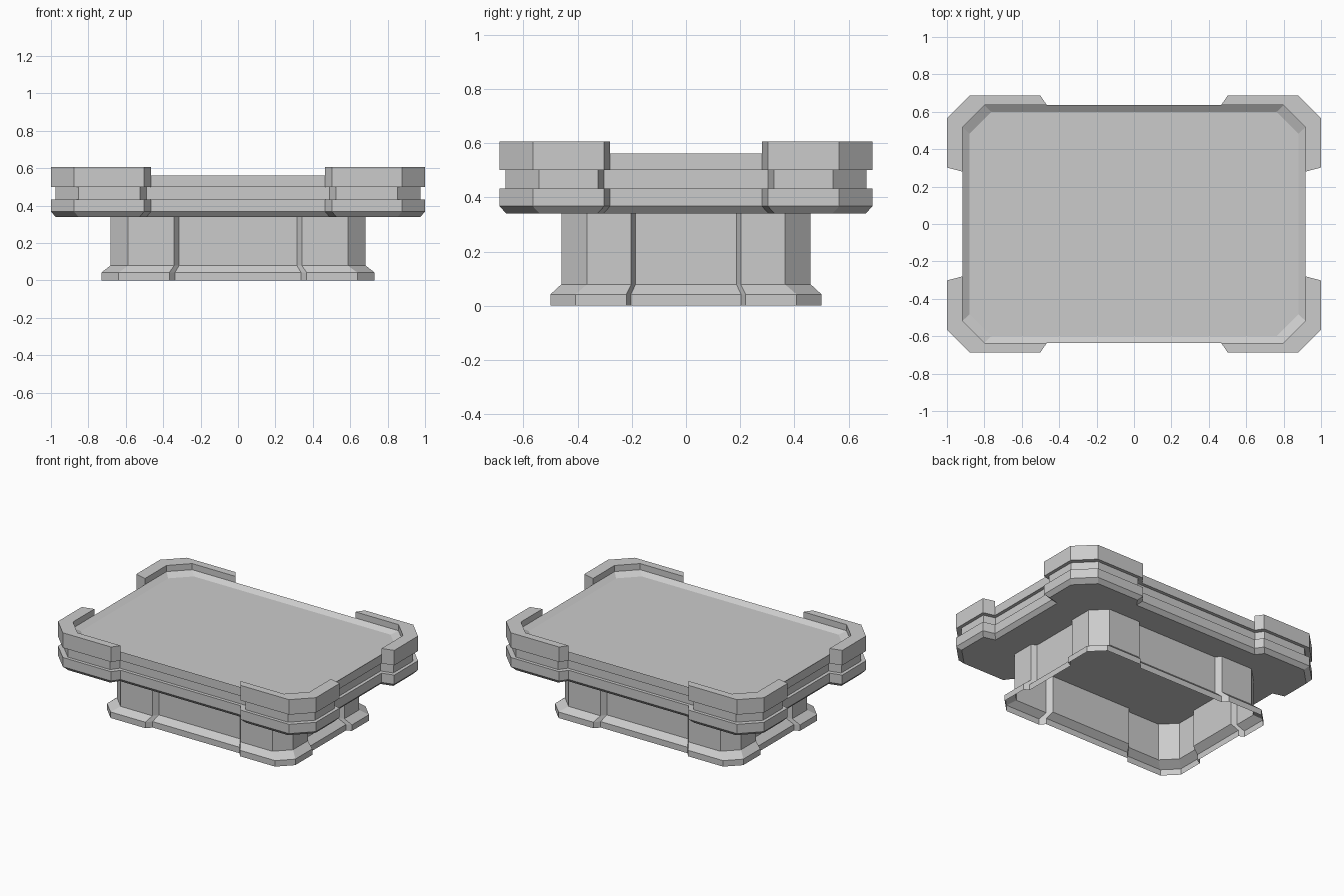
import bpy, bmesh

if "Cube" in bpy.data.objects:
    bpy.data.objects.remove(bpy.data.objects["Cube"])

SIGNS = [(1, 1), (-1, 1), (-1, -1), (1, -1)]


def four_way(quad):
    """Mirror a quadrant's points (x axis to y axis) into a closed loop."""
    loop = []
    for sx, sy in SIGNS:
        pts = quad if sx * sy > 0 else quad[::-1]
        loop += [(sx * x, sy * y) for x, y in pts]
    return loop


def corner_profile(X, Y, c, xn, yn, dx, dy, sx, sy, i=0.0):
    """Chamfered corner block with stepped-in middle sides, inset by i."""
    X, Y, xn, yn = X - i, Y - i, xn + i, yn + i
    return [(X - dx, yn), (X, yn + sy), (X, Y - c),
            (X - c, Y), (xn + sx, Y), (xn, Y - dy)]


def ring(bm, loop, z):
    return [bm.verts.new((x, y, z)) for x, y in loop]


def bridge(bm, a, b):
    n = len(a)
    for k in range(n):
        bm.faces.new((a[k], a[(k + 1) % n], b[(k + 1) % n], b[k]))


def loft(bm, levels):
    rings = [ring(bm, loop, z) for loop, z in levels]
    for a, b in zip(rings, rings[1:]):
        bridge(bm, a, b)
    return rings


def finish(bm, name):
    bmesh.ops.remove_doubles(bm, verts=bm.verts, dist=1e-4)
    bmesh.ops.recalc_face_normals(bm, faces=bm.faces)
    mesh = bpy.data.meshes.new(name)
    bm.to_mesh(mesh)
    bm.free()
    ob = bpy.data.objects.new(name, mesh)
    bpy.context.collection.objects.link(ob)
    return ob


# Table top: grooved sides
RIM, CORNER_TOP, PLATE = 0.562, 0.605, 0.538
XN, YN = 0.465, 0.28
top = dict(X=1.0, Y=0.688, c=0.123, xn=XN, yn=YN, dx=0.083, dy=0.053, sx=0.037, sy=0.022)
bm = bmesh.new()
levels = [(0.025, 0.34), (0, 0.367), (0, 0.432), (0.023, 0.432),
          (0.023, 0.50), (0, 0.50), (0, RIM)]
rings = loft(bm, [(four_way(corner_profile(**top, i=i)), z) for i, z in levels])
bm.faces.new(rings[0][::-1])

# Sloped lip and recessed plate
ix, iy, c = 0.917, 0.635, 0.117
lip = four_way([(ix, YN), (ix, iy - c), (ix - c, iy), (XN, iy)])
ix2, iy2 = 0.88, 0.60
plate = four_way([(ix2, YN), (ix2, iy2 - c), (ix2 - c, iy2), (XN, iy2)])
rings = loft(bm, [(lip, RIM), (plate, PLATE)])
bm.faces.new(rings[1])

# Raised corner guards
guard = corner_profile(**top) + [(ix - c, iy), (ix, iy - c)]
for sx, sy in SIGNS:
    loop = [(sx * x, sy * y) for x, y in guard]
    rings = loft(bm, [(loop, RIM), (loop, CORNER_TOP)])
    bm.faces.new(rings[1])

# Merge guards seamlessly into the sides
bmesh.ops.remove_doubles(bm, verts=bm.verts, dist=1e-4)
bmesh.ops.recalc_face_normals(bm, faces=bm.faces)
seams = [e for e in bm.edges
         if all(abs(v.co.z - RIM) < 1e-4 for v in e.verts)
         and len(e.link_faces) == 2 and e.calc_face_angle() < 0.01]
bmesh.ops.dissolve_edges(bm, edges=seams, use_verts=False)
finish(bm, "table_top")

# Hollow pedestal with flared foot, open underneath
foot = corner_profile(0.73, 0.50, 0.092, 0.337, 0.203, 0.035, 0.035, 0.03, 0.017)
column = corner_profile(0.683, 0.46, 0.095, 0.315, 0.186, 0.035, 0.035, 0.027, 0.016)
bm = bmesh.new()
loft(bm, [(four_way(foot), 0.0), (four_way(foot), 0.042),
          (four_way(column), 0.079), (four_way(column), 0.34)])
finish(bm, "pedestal")
